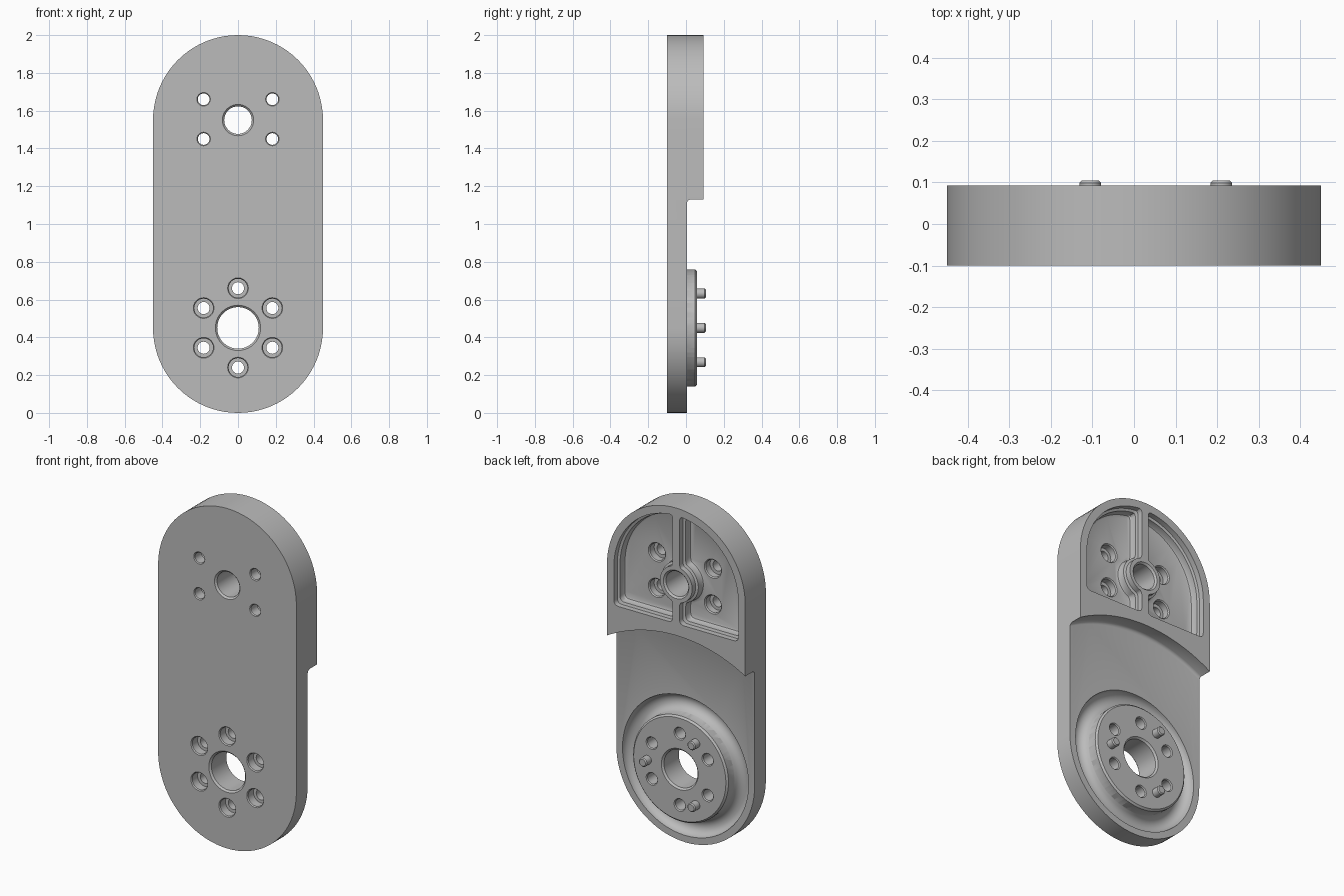
import bpy, bmesh, math
from mathutils import Vector

if "Cube" in bpy.data.objects:
    bpy.data.objects.remove(bpy.data.objects["Cube"])

grey = bpy.data.materials.new("machined grey")
grey.diffuse_color = (0.5, 0.5, 0.5, 1)
grey.use_nodes = True
grey.node_tree.nodes["Principled BSDF"].inputs["Base Color"].default_value = grey.diffuse_color

LOW, HIGH = 0.45, 1.55          # heights of the two bore axes
FRONT, BACK, RAISED = -0.10, 0.005, 0.092


def loft(name, rings, closed=False):
    """Skin equal-length rings of (x, y, z); cap the ends or join them."""
    bm = bmesh.new()
    vs = [[bm.verts.new(p) for p in ring] for ring in rings]
    n = len(vs[0])
    for k in range(len(vs) - (0 if closed else 1)):
        a, b = vs[k], vs[(k + 1) % len(vs)]
        for i in range(n):
            j = (i + 1) % n
            bm.faces.new((a[i], a[j], b[j], b[i]))
    if not closed:
        bm.faces.new(vs[0])
        bm.faces.new(vs[-1])
    bmesh.ops.recalc_face_normals(bm, faces=bm.faces)
    mesh = bpy.data.meshes.new(name)
    bm.to_mesh(mesh)
    bm.free()
    mesh.materials.append(grey)
    ob = bpy.data.objects.new(name, mesh)
    bpy.context.collection.objects.link(ob)
    return ob


def lathe(name, x, z, profile, seg=32, closed=False):
    """Turn an (r, y) profile around the y axis through (x, z)."""
    t = [2 * math.pi * i / seg for i in range(seg)]
    return loft(name, [[(x + r * math.cos(a), y, z + r * math.sin(a)) for a in t]
                       for r, y in profile], closed)


def arc(r, a0, a1, n, z):
    return [(r * math.cos(a0 + (a1 - a0) * i / n), z + r * math.sin(a0 + (a1 - a0) * i / n))
            for i in range(n + 1)]


def at(outline, y):
    return [(x, y, z) for x, z in outline]


def rounded(outline, size):
    """Replace sharp corners of an outline by short curves."""
    pts = [Vector(p) for p in outline]
    out = []
    for i, p in enumerate(pts):
        a, b = pts[i - 1] - p, pts[(i + 1) % len(pts)] - p
        if a.angle(-b) < 0.5:
            out.append(tuple(p))
            continue
        s = p + a.normalized() * min(size, a.length * 0.8)
        e = p + b.normalized() * min(size, b.length * 0.8)
        for k in range(5):
            t = k / 4
            out.append(tuple(s * (1 - t) ** 2 + p * 2 * t * (1 - t) + e * t * t))
    return out


def combine(target, tool, op):
    mod = target.modifiers.new(op, 'BOOLEAN')
    mod.operation, mod.solver, mod.object = op, 'EXACT', tool
    bpy.context.view_layer.objects.active = target
    bpy.ops.object.modifier_apply(modifier=mod.name)
    bpy.data.objects.remove(tool)


# Long round-ended plate
PI = math.pi
stadium = arc(0.45, 0, PI, 40, HIGH) + arc(0.45, PI, 2 * PI, 40, LOW)
body = loft("arm_body", [at(stadium, FRONT), at(stadium, BACK)])


# Raised upper block with a curved, filleted lower edge
def block_outline(drop):
    c, r = 0.346, 0.904
    half = math.asin(0.45 / r)
    lower = [(x, z - drop) for x, z in arc(r, PI / 2 + half, PI / 2 - half, 32, c)]
    return arc(0.45, 0, PI, 40, HIGH) + lower


steps = [(-0.05, 0.018), (BACK, 0.018), (0.008, 0.010), (0.013, 0.004), (0.022, 0), (RAISED, 0)]
combine(body, loft("block", [at(block_outline(d), y) for y, d in steps]), 'UNION')


# Two stepped pockets, leaving a rim, a centre rib and a hub ring
def pocket_outline(o, side):
    rim, rib, hub, base = 0.405 - o, 0.022 + o, 0.105 + o, 1.32 + o
    outer, inner = math.acos(rib / rim), math.acos(rib / hub)
    pts = [(rim, base)] + arc(rim, 0, outer, 24, HIGH)
    pts += arc(hub, inner, -inner, 16, HIGH) + [(rib, base)]
    return [(side * x, z) for x, z in rounded(pts, 0.03)]


for side in (-1, 1):
    steps = [(0.15, 0), (0.06, 0), (0.055, 0.014), (0.022, 0.014), (0.014, 0.018), (0.01, 0.027)]
    combine(body, loft("pocket", [at(pocket_outline(o, side), y) for y, o in steps]), 'DIFFERENCE')

# Rounded ring groove around the lower boss
groove = [(0.36 + 0.05 * math.cos(a), BACK + 0.05 * math.sin(a))
          for a in [-PI * i / 12 for i in range(13)]]
groove = [(0.415, 0.1), (0.415, BACK)] + groove + [(0.305, BACK), (0.305, 0.1)]
groove = [p for i, p in enumerate(groove) if i == 0 or p != groove[i - 1]]
groove = [p for p in groove if not (abs(p[0] - 0.31) < 1e-5)]
combine(body, lathe("groove", 0, LOW, groove, 72, True), 'DIFFERENCE')

# Lower boss with a chamfered edge
boss = [(0.31, -0.07), (0.31, 0.048), (0.30, 0.058)]
combine(body, lathe("boss", 0, LOW, boss, 72), 'UNION')


# Bores with chamfered mouths
def bore(z, r, back, c=0.01):
    prof = [(r + c, -0.2), (r + c, FRONT), (r, FRONT + c),
            (r, back - c), (r + c, back), (r + c, 0.2)]
    combine(body, lathe("bore", 0, z, prof, 40), 'DIFFERENCE')


bore(LOW, 0.11, 0.058)
bore(HIGH, 0.073, RAISED)

# Six lower bolt holes, counterbored from the front
for k in range(6):
    a = PI / 6 + k * PI / 3
    prof = [(0.055, -0.2), (0.055, FRONT), (0.05, FRONT + 0.006), (0.05, -0.045),
            (0.032, -0.045), (0.032, 0.052), (0.037, 0.058), (0.037, 0.2)]
    combine(body, lathe("hole", 0.21 * math.cos(a), LOW + 0.21 * math.sin(a), prof, 24), 'DIFFERENCE')

# Four upper bolt holes, counterbored from the pocket floors
for x in (-0.182, 0.182):
    for z in (HIGH - 0.1, HIGH + 0.11):
        prof = [(0.036, -0.2), (0.036, FRONT), (0.031, FRONT + 0.005), (0.031, -0.035),
                (0.05, -0.035), (0.05, 0.004), (0.056, 0.01), (0.056, 0.05)]
        combine(body, lathe("hole", x, z, prof, 24), 'DIFFERENCE')

# Three locating pins on the boss
pins = []
for k in range(3):
    a = k * 2 * PI / 3
    prof = [(0.026, 0.04), (0.026, 0.099), (0.02, 0.105)]
    pins.append(lathe("locating_pin", 0.21 * math.cos(a), LOW + 0.21 * math.sin(a), prof, 24))

# Smooth the curved faces, keep the edges
for ob in [body] + pins:
    bpy.ops.object.select_all(action='DESELECT')
    ob.select_set(True)
    bpy.context.view_layer.objects.active = ob
    bpy.ops.object.shade_smooth_by_angle(angle=math.radians(30))
